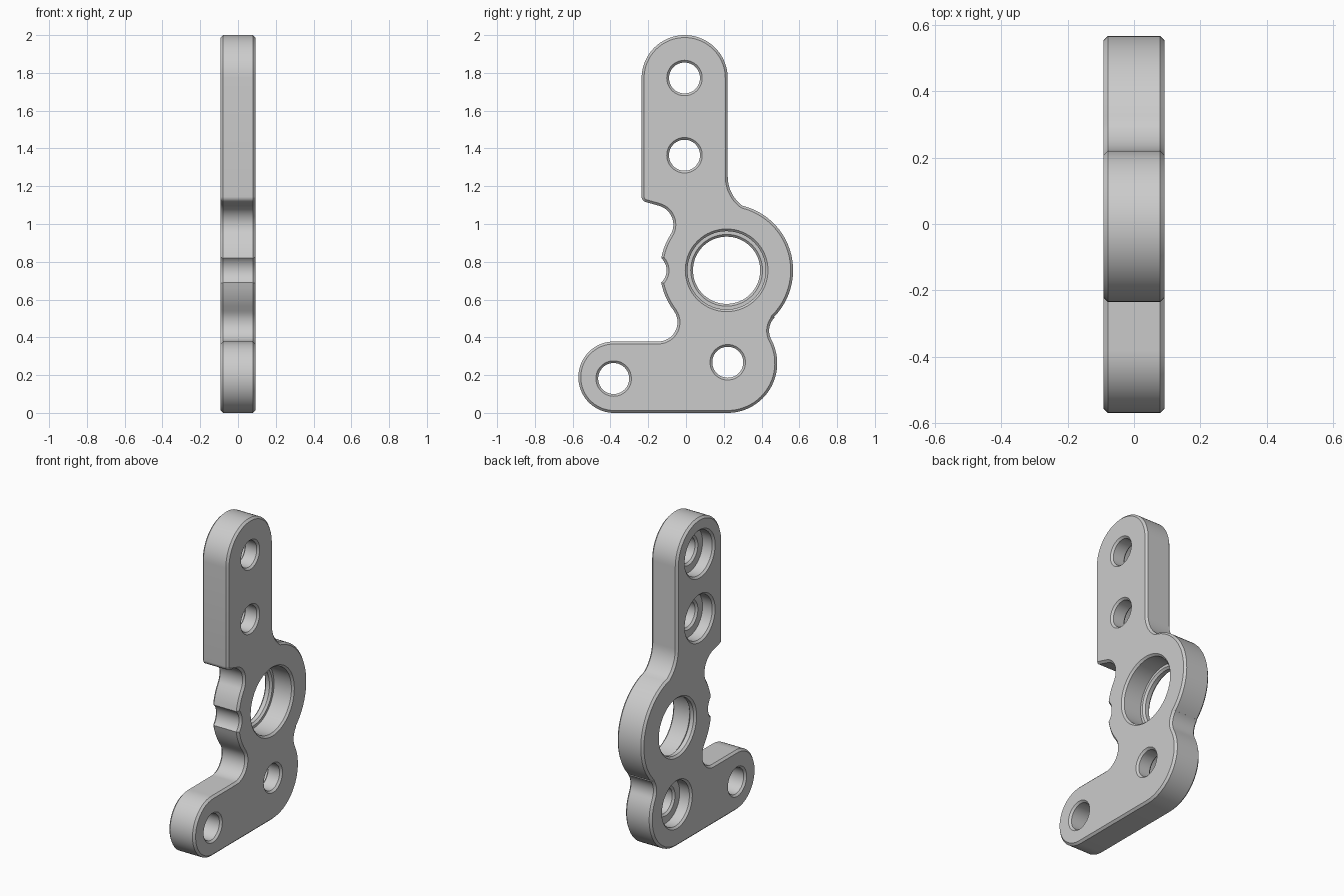
import bpy, bmesh
from math import cos, sin, radians, tau, ceil
from mathutils import Vector

if "Cube" in bpy.data.objects:
    bpy.data.objects.remove(bpy.data.objects["Cube"])

HALF = 0.092      # half thickness
CHAMFER = 0.013
SEGS = 64

steel = bpy.data.materials.new("grey metal")
steel.use_nodes = True
GREY = (0.6, 0.6, 0.6, 1)
steel.diffuse_color = GREY
steel.node_tree.nodes["Principled BSDF"].inputs["Base Color"].default_value = GREY


def add_object(name, bm):
    bmesh.ops.recalc_face_normals(bm, faces=bm.faces)
    mesh = bpy.data.meshes.new(name)
    bm.to_mesh(mesh)
    bm.free()
    mesh.materials.append(steel)
    obj = bpy.data.objects.new(name, mesh)
    bpy.context.collection.objects.link(obj)
    return obj


def arc(center, radius, start, end):
    n = max(2, ceil(abs(end - start) / 5))
    angles = [radians(start + (end - start) * i / n) for i in range(n + 1)]
    return [(center[0] + radius * cos(a), center[1] + radius * sin(a)) for a in angles]


# Plate outline in (y, z): tangent arcs joined by straight edges
hub, hub_r = (0.215, 0.755), 0.352
arcs = [
    ((-0.007, 1.772), 0.228, 0, 180),        # rounded top
    ((-0.205, 1.145), 0.03, 180, 255),       # arm corner
    ((-0.17, 0.997), 0.103, 75, -32),        # upper front hollow
    (hub, hub_r, 148, 169.4),
    ((-0.191, 0.755), 0.088, 47.4, -47.4),   # small notch
    (hub, hub_r, 190.6, 217.2),
    ((-0.147, 0.48), 0.102, 37.2, -90),      # lower front hollow
    ((-0.381, 0.189), 0.189, 90, 270),       # rounded foot
    ((0.22, 0.263), 0.263, -90, 28),         # heel
    ((0.54, 0.435), 0.1, 208, 135.4),        # rear waist
    (hub, hub_r, -44.6, 76),
    ((0.411, 1.25), 0.19, 235, 180),         # rear arm hollow
]
outline = []
for a in arcs:
    for p in arc(*a):
        if not outline or (Vector(p) - Vector(outline[-1])).length > 0.003:
            outline.append(p)

# Plate body with chamfered rims
bm = bmesh.new()
cap = bm.faces.new([bm.verts.new((-HALF, y, z)) for y, z in outline])
grown = bmesh.ops.extrude_face_region(bm, geom=[cap])["geom"]
moved = [v for v in grown if isinstance(v, bmesh.types.BMVert)]
bmesh.ops.translate(bm, verts=moved, vec=(2 * HALF, 0, 0))
rims = [e for e in bm.edges if abs(e.verts[0].co.x - e.verts[1].co.x) < 1e-5]
bmesh.ops.bevel(bm, geom=rims, offset=CHAMFER, offset_type='OFFSET',
                segments=1, profile=0.5, affect='EDGES')
plate = add_object("bracket_plate", bm)


def add_cutter(bm, center, profile):
    """Solid turned about the x direction from (x, radius) pairs."""
    rings = []
    for x, r in profile:
        rings.append([bm.verts.new((x, center[0] + r * cos(tau * i / SEGS),
                                    center[1] + r * sin(tau * i / SEGS)))
                      for i in range(SEGS)])
    for a, b in zip(rings, rings[1:]):
        for i in range(SEGS):
            j = (i + 1) % SEGS
            bm.faces.new((a[i], a[j], b[j], b[i]))
    bm.faces.new(rings[0])
    bm.faces.new(rings[-1])


def bore(steps):
    """Stepped bore from (radius, end x) pairs, each step chamfered."""
    c, out = 0.012, 0.02
    first, last = steps[0][0], steps[-1][0]
    pts = [(-HALF - out, first + c + out), (-HALF + c, first)]
    for (r, x), (r2, _) in zip(steps, steps[1:]):
        pts += [(x, r), (x, r2 + c), (x + c, r2)] if r > r2 else [(x - c, r), (x, r + c), (x, r2)]
    return pts + [(HALF - c, last), (HALF + out, last + c + out)]


# Holes: counterbored screws, plain foot hole and bearing seat
screw = bore([(0.141, -0.012), (0.082, HALF)])
plain = bore([(0.082, HALF)])
seat = bore([(0.178, -0.042), (0.207, HALF)])
bm = bmesh.new()
for center in [(-0.008, 1.773), (-0.008, 1.364), (0.221, 0.268)]:
    add_cutter(bm, center, screw)
add_cutter(bm, (-0.383, 0.182), plain)
add_cutter(bm, hub, seat)
cutter = add_object("hole_cutter", bm)
cutter.hide_render = True

# Cut the holes and shade
bpy.context.view_layer.objects.active = plate
mod = plate.modifiers.new("holes", 'BOOLEAN')
mod.operation = 'DIFFERENCE'
mod.solver = 'EXACT'
mod.object = cutter
bpy.ops.object.modifier_apply(modifier=mod.name)
bpy.data.objects.remove(cutter)
bpy.ops.object.select_all(action='DESELECT')
plate.select_set(True)
bpy.ops.object.shade_smooth_by_angle(angle=radians(25))
